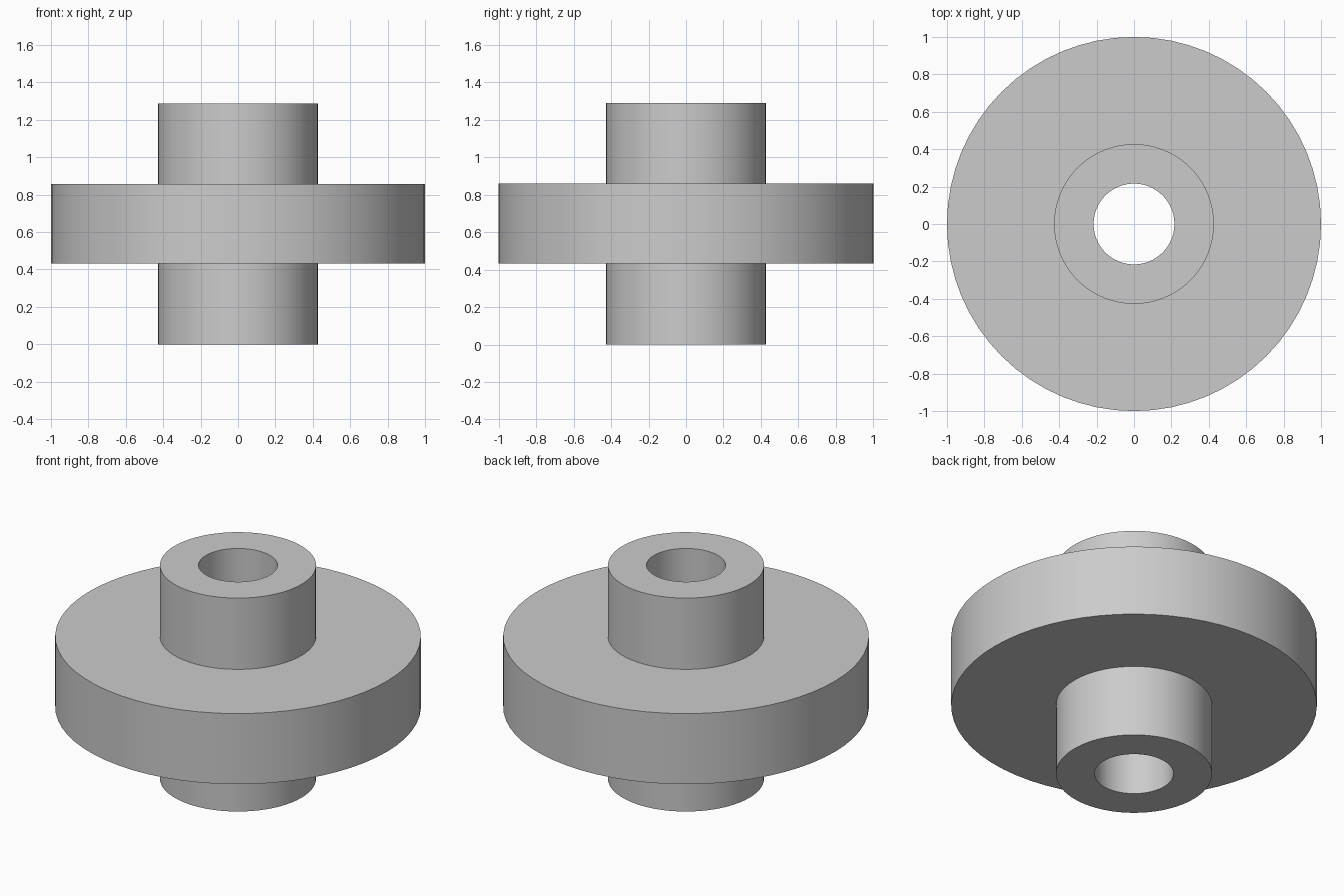
import bpy, bmesh, math

if "Cube" in bpy.data.objects:
    bpy.data.objects.remove(bpy.data.objects["Cube"])

SEGMENTS = 64
R_BORE, R_HUB, R_DISC = 0.216, 0.427, 1.0
Z_LOW, Z_HIGH, Z_TOP = 0.432, 0.858, 1.288

grey = bpy.data.materials.new("grey")
grey.diffuse_color = (0.6, 0.6, 0.6, 1.0)
grey.use_nodes = True
grey.node_tree.nodes["Principled BSDF"].inputs["Base Color"].default_value = grey.diffuse_color


def lathe(name, profile):
    """Spin a closed (radius, height) profile around the z axis."""
    bm = bmesh.new()
    rings = []
    for i in range(SEGMENTS):
        a = 2 * math.pi * i / SEGMENTS
        rings.append([bm.verts.new((r * math.cos(a), r * math.sin(a), z))
                      for r, z in profile])
    n = len(profile)
    for i in range(SEGMENTS):
        a, b = rings[i], rings[(i + 1) % SEGMENTS]
        for j in range(n):
            k = (j + 1) % n
            bm.faces.new((a[j], b[j], b[k], a[k]))
    bmesh.ops.recalc_face_normals(bm, faces=bm.faces)
    mesh = bpy.data.meshes.new(name)
    bm.to_mesh(mesh)
    bm.free()
    mesh.materials.append(grey)
    obj = bpy.data.objects.new(name, mesh)
    bpy.context.collection.objects.link(obj)
    bpy.ops.object.select_all(action='DESELECT')
    obj.select_set(True)
    bpy.context.view_layer.objects.active = obj
    bpy.ops.object.shade_smooth_by_angle(angle=math.radians(30))
    return obj


# Flanged bushing: bored hub with a wide disc around its middle
lathe("flanged_hub", [
    (R_BORE, 0), (R_HUB, 0),
    (R_HUB, Z_LOW), (R_DISC, Z_LOW),
    (R_DISC, Z_HIGH), (R_HUB, Z_HIGH),
    (R_HUB, Z_TOP), (R_BORE, Z_TOP),
])
